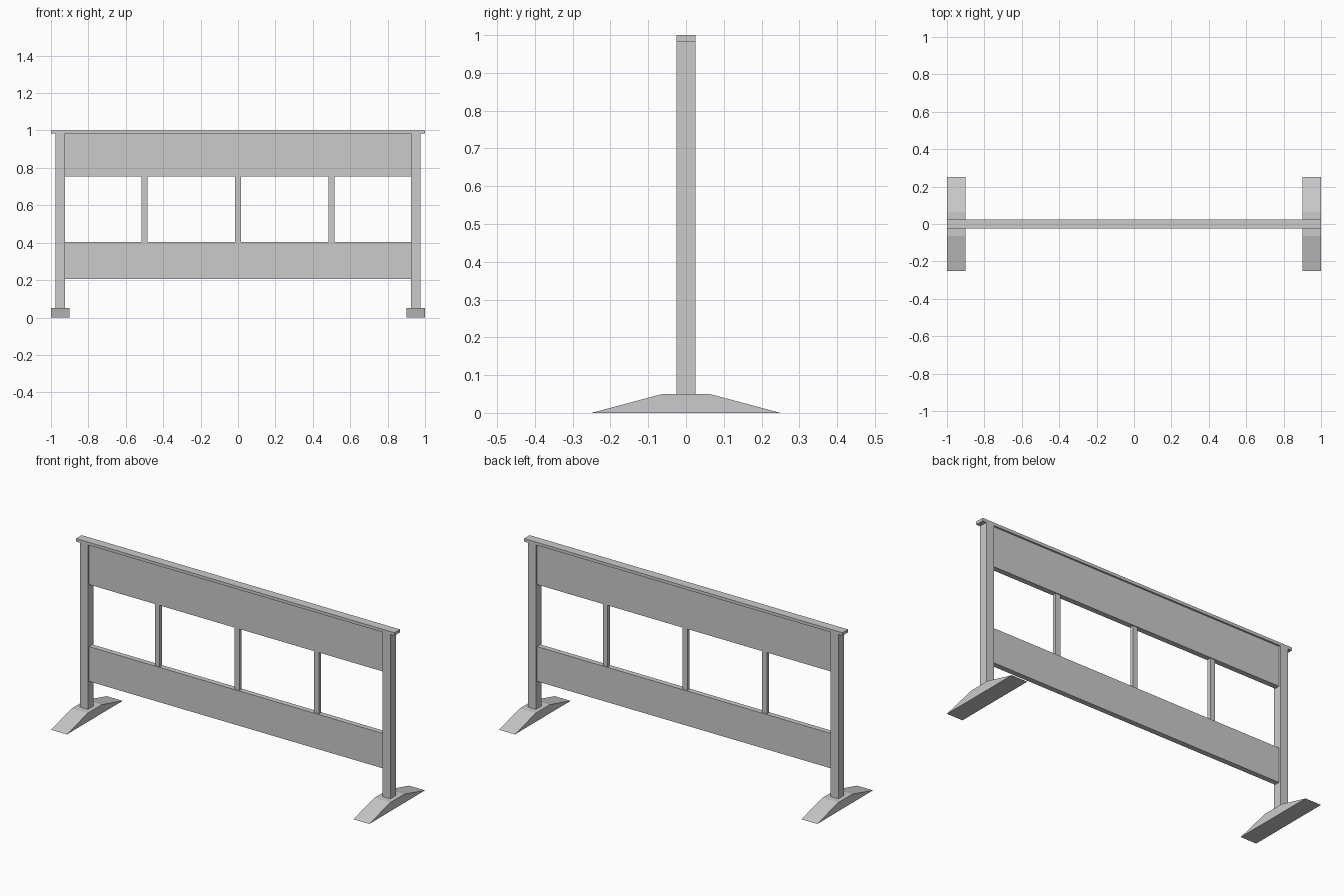
import bpy, bmesh

if "Cube" in bpy.data.objects:
    bpy.data.objects.remove(bpy.data.objects["Cube"])


def prism(name, profile, x0, x1):
    """Extrude a (y, z) profile along x."""
    bm = bmesh.new()
    face = bm.faces.new([bm.verts.new((x0, y, z)) for y, z in profile])
    ext = bmesh.ops.extrude_face_region(bm, geom=[face])
    moved = [v for v in ext["geom"] if isinstance(v, bmesh.types.BMVert)]
    bmesh.ops.translate(bm, verts=moved, vec=(x1 - x0, 0, 0))
    bmesh.ops.recalc_face_normals(bm, faces=bm.faces[:])
    mesh = bpy.data.meshes.new(name)
    bm.to_mesh(mesh)
    bm.free()
    obj = bpy.data.objects.new(name, mesh)
    bpy.context.collection.objects.link(obj)
    return obj


def board(name, x0, x1, depth, z0, z1):
    h = depth / 2
    return prism(name, [(-h, z0), (h, z0), (h, z1), (-h, z1)], x0, x1)


def mirror_x(obj):
    obj.modifiers.new("mirror", 'MIRROR').use_axis[0] = True


# Tapered feet
mirror_x(prism("feet", [(-0.25, 0), (0.25, 0), (0.063, 0.05), (-0.063, 0.05)], 0.9, 1.0))

# End posts
mirror_x(board("end_posts", 0.925, 0.975, 0.05, 0.05, 0.983))

# Top rail overhanging the posts
board("top_rail", -1.0, 1.0, 0.05, 0.983, 1.0)

# Wide boards, slightly recessed between the posts
board("upper_board", -0.925, 0.925, 0.03, 0.755, 0.983)
board("lower_board", -0.925, 0.925, 0.03, 0.205, 0.403)

# Upright slats between the boards
for i, x in enumerate((-0.5, 0.0, 0.5)):
    board(f"slat_{i + 1}", x - 0.015, x + 0.015, 0.02, 0.403, 0.755)
